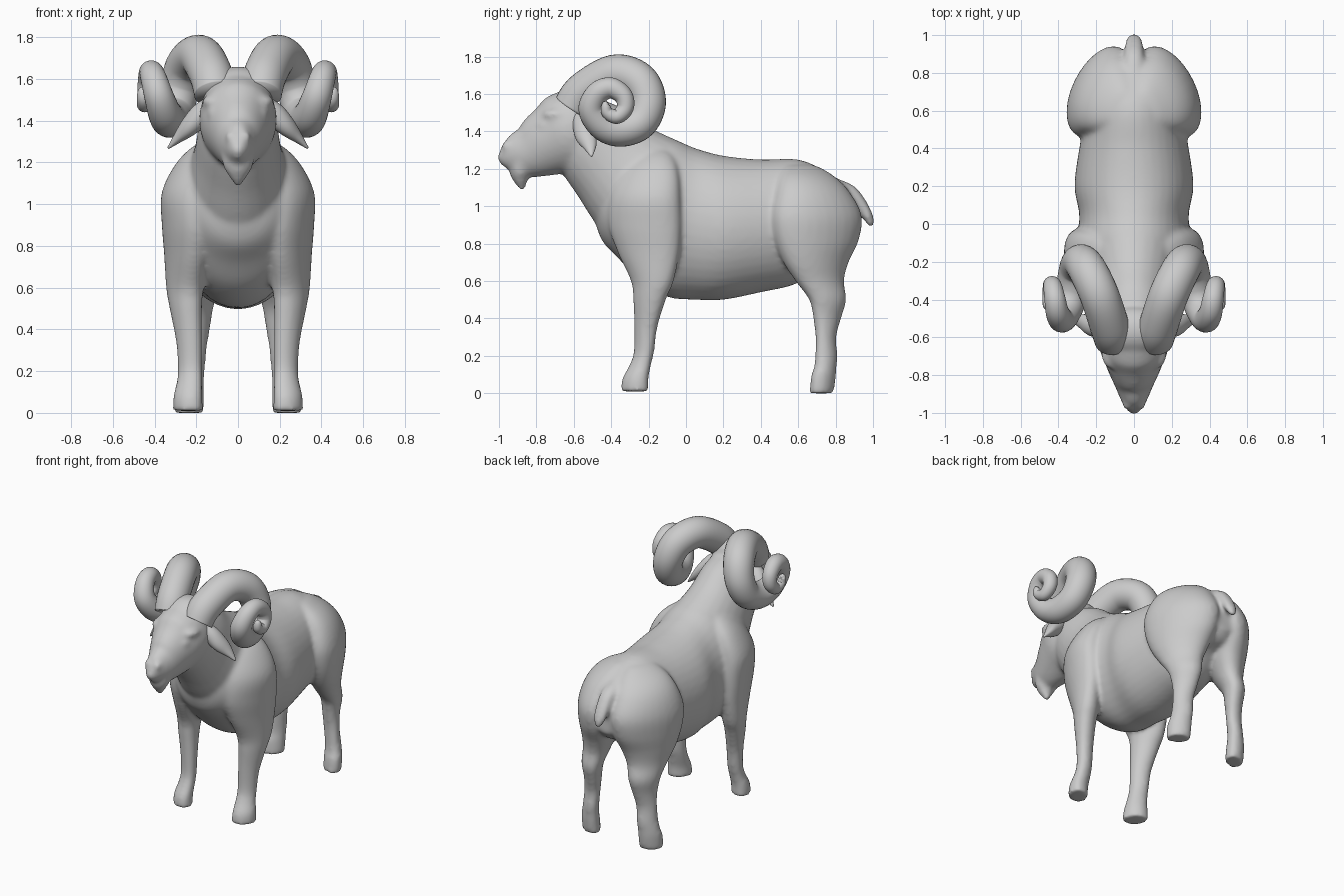
import bpy, bmesh, math
from mathutils import Vector

X, Y, Z = Vector((1, 0, 0)), Vector((0, 1, 0)), Vector((0, 0, 1))


def spline(p, sub):
    # Catmull-Rom through rows of numbers
    out = []
    for i in range(len(p) - 1):
        a, b, c, d = p[max(i - 1, 0)], p[i], p[i + 1], p[min(i + 2, len(p) - 1)]
        for k in range(sub):
            t = k / sub
            out.append([0.5 * (2 * q + (r - o) * t + (2 * o - 5 * q + 4 * r - s) * t * t
                               + (3 * q - o - 3 * r + s) * t ** 3) for o, q, r, s in zip(a, b, c, d)])
    return out + [list(p[-1])]


def loft(name, rows, axis=None, sub=5, n=28, side=1, shear=0):
    # rows: x, y, z, sideways radius, other radius
    rows = spline(rows, sub)
    pts = [Vector((r[0] * side, r[1], r[2])) for r in rows]
    bm = bmesh.new()
    rings = []
    for i, r in enumerate(rows):
        t = axis or (pts[min(i + 1, len(pts) - 1)] - pts[max(i - 1, 0)]).normalized()
        v = t.cross(X).normalized()
        u = v.cross(t).normalized()
        v = v - X * shear * side
        ru, rv = max(r[3], .004), max(r[4], .004)
        rings.append([bm.verts.new(pts[i] + u * ru * math.cos(a) + v * rv * math.sin(a))
                      for a in (2 * math.pi * k / n for k in range(n))])
    for a, b in zip(rings, rings[1:]):
        for k in range(n):
            bm.faces.new((a[k], a[(k + 1) % n], b[(k + 1) % n], b[k]))
    bm.faces.new(rings[0])
    bm.faces.new(rings[-1])
    bmesh.ops.recalc_face_normals(bm, faces=bm.faces)
    return finish(name, bm)


def finish(name, bm):
    me = bpy.data.meshes.new(name)
    bm.to_mesh(me)
    bm.free()
    me.polygons.foreach_set("use_smooth", [True] * len(me.polygons))
    ob = bpy.data.objects.new(name, me)
    bpy.context.collection.objects.link(ob)
    return ob


def ball(name, loc, size):
    bm = bmesh.new()
    bmesh.ops.create_uvsphere(bm, u_segments=20, v_segments=12, radius=1)
    for v in bm.verts:
        v.co = Vector(loc) + Vector(a * b for a, b in zip(v.co, size))
    return finish(name, bm)


# torso: y, centre z, half width, half height
torso = [(-.485, 1.0, .07, .09), (-.445, .99, .17, .18), (-.36, .99, .26, .27), (-.25, .96, .30, .36),
         (-.10, .94, .30, .425), (.05, .905, .29, .405), (.2, .885, .315, .385), (.4, .895, .29, .355),
         (.6, .92, .25, .33), (.75, .95, .22, .235), (.86, .93, .16, .17), (.915, .91, .08, .09)]
parts = [loft("body", [(0, y, z, a, b) for y, z, a, b in torso], Y, n=40)]

# neck and head
parts.append(loft("neck", [(0, -.1, 1.0, .27, .33), (0, -.25, 1.11, .25, .315), (0, -.39, 1.24, .21, .265),
                           (0, -.5, 1.36, .19, .235), (0, -.58, 1.45, .165, .18)]))
parts.append(loft("head", [(0, -.45, 1.51, .10, .12), (0, -.54, 1.46, .17, .195), (0, -.64, 1.39, .185, .22),
                           (0, -.74, 1.34, .15, .185), (0, -.84, 1.297, .108, .147), (0, -.92, 1.287, .075, .107),
                           (0, -.97, 1.287, .048, .074), (0, -.995, 1.295, .022, .036)]))
parts.append(ball("crown", (0, -.565, 1.55), (.17, .13, .11)))
parts.append(loft("beard", [(0, -.87, 1.25, .085, .07), (0, -.885, 1.18, .07, .058),
                            (0, -.885, 1.13, .042, .036), (0, -.872, 1.08, .01, .01)], Z))
# tail
parts.append(loft("tail", [(0, .80, 1.12, .05, .03), (0, .88, 1.08, .052, .034), (0, .935, 1.01, .05, .034),
                           (0, .975, .94, .042, .028), (0, .992, .89, .018, .014)]))

# legs running up into shoulder and haunch
front = [(.24, -.275, .01, .07, .075), (.24, -.27, .08, .068, .07), (.232, -.245, .15, .06, .058),
         (.23, -.225, .22, .057, .055), (.235, -.215, .35, .062, .062), (.25, -.195, .5, .075, .088),
         (.255, -.18, .6, .085, .115), (.25, -.2, .75, .095, .165), (.245, -.22, .9, .11, .195),
         (.238, -.22, 1.05, .12, .19), (.20, -.2, 1.18, .10, .16), (.14, -.18, 1.27, .08, .11),
         (.08, -.17, 1.33, .03, .04)]
hind = [(.235, .725, 0, .068, .065), (.235, .735, .09, .068, .067), (.23, .745, .14, .064, .06),
        (.222, .75, .2, .06, .06), (.213, .748, .3, .06, .056), (.205, .755, .4, .066, .075),
        (.205, .758, .5, .08, .1), (.20, .715, .6, .10, .13), (.195, .695, .7, .127, .175),
        (.19, .70, .82, .145, .225), (.185, .70, .95, .15, .24), (.165, .68, 1.07, .135, .20),
        (.125, .65, 1.155, .11, .15), (.08, .62, 1.215, .05, .08), (.07, .62, 1.222, .01, .01)]
for s in (1, -1):
    parts.append(loft("front_leg", front, Z, side=s, shear=-.25))
    parts.append(loft("hind_leg", hind, Z, side=s, shear=.33))
    parts.append(ball("brow", (s * .118, -.69, 1.49), (.055, .08, .035)))
    parts.append(ball("eye", (s * .122, -.755, 1.435), (.024, .036, .02)))
    parts.append(ball("nostril", (s * .032, -.955, 1.32), (.03, .032, .03)))

# fuse the flesh into one smooth skin
bpy.ops.object.select_all(action='DESELECT')
for p in parts:
    p.select_set(True)
bpy.context.view_layer.objects.active = parts[0]
bpy.ops.object.join()
body = parts[0]
rm = body.modifiers.new("fuse", 'REMESH')
rm.mode = 'VOXEL'
rm.voxel_size = .013
rm.use_smooth_shade = True
sm = body.modifiers.new("soften", 'SMOOTH')
sm.factor = .5
sm.iterations = 12

# curled horns and ears
horn = [(.11, -.61, 1.53, .10), (.128, -.545, 1.615, .104), (.18, -.385, 1.706, .104), (.24, -.255, 1.67, .102),
        (.28, -.204, 1.56, .097), (.305, -.245, 1.45, .093), (.325, -.35, 1.407, .089), (.35, -.445, 1.433, .08),
        (.38, -.505, 1.52, .07), (.405, -.47, 1.605, .062), (.418, -.40, 1.632, .056), (.43, -.335, 1.59, .05),
        (.437, -.325, 1.525, .045), (.445, -.37, 1.48, .04), (.452, -.42, 1.50, .032),
        (.458, -.428, 1.54, .024), (.46, -.42, 1.555, .01)]
ear = [(.13, -.565, 1.47, .05, .045), (.18, -.55, 1.425, .055, .055), (.23, -.535, 1.375, .046, .056),
       (.28, -.515, 1.325, .028, .038), (.335, -.505, 1.268, .005, .006)]
for s, w in ((1, "left"), (-1, "right")):
    loft(w + "_horn", [(*h, h[3]) for h in horn], sub=7, n=28, side=s)
    loft(w + "_ear", ear, side=s)
